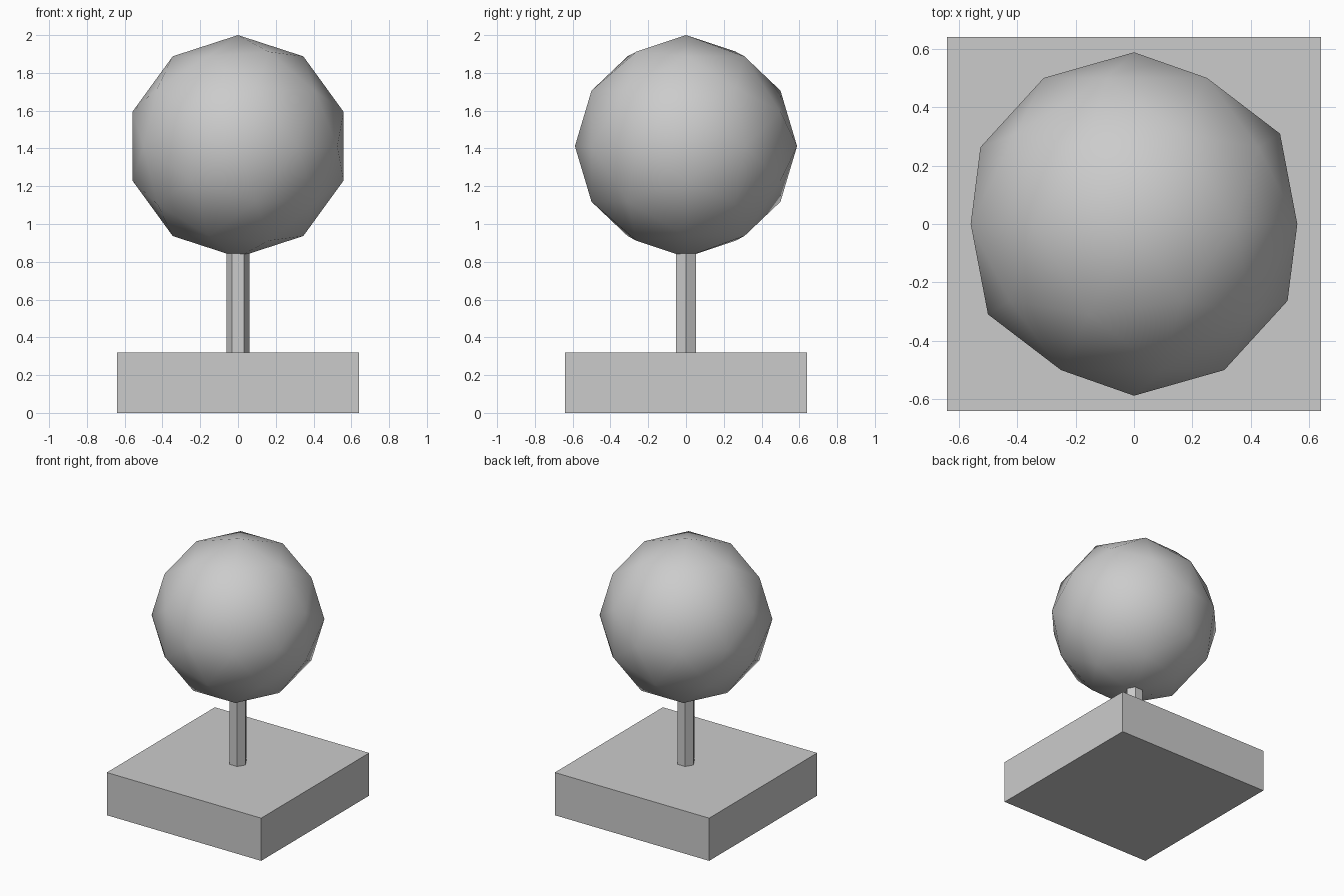
import bpy
from math import radians

if "Cube" in bpy.data.objects:
    bpy.data.objects.remove(bpy.data.objects["Cube"], do_unlink=True)

# One plain grey for every part
GREY = (0.6, 0.6, 0.6, 1.0)
grey = bpy.data.materials.new("plain_grey")
grey.use_nodes = True
grey.diffuse_color = GREY
grey.node_tree.nodes["Principled BSDF"].inputs["Base Color"].default_value = GREY


def finish(name):
    """Name the active object and give it the grey material."""
    obj = bpy.context.object
    obj.name = name
    obj.data.materials.append(grey)
    return obj


BASE_SIZE, BASE_HEIGHT = 1.28, 0.32
CROWN_RADIUS = 0.588
CROWN_Z = 2 - CROWN_RADIUS
TRUNK_TOP = 0.9

# Square planter base
bpy.ops.mesh.primitive_cube_add(size=1, location=(0, 0, BASE_HEIGHT / 2))
base = finish("planter_base")
base.scale = (BASE_SIZE, BASE_SIZE, BASE_HEIGHT)

# Six-sided trunk, its corners pointing left and right
bpy.ops.mesh.primitive_cylinder_add(
    vertices=6, radius=0.062, depth=TRUNK_TOP - BASE_HEIGHT,
    location=(0, 0, (TRUNK_TOP + BASE_HEIGHT) / 2), rotation=(0, 0, radians(30)))
finish("trunk")

# Round crown: smooth low-poly icosphere lying on its side
bpy.ops.mesh.primitive_ico_sphere_add(
    subdivisions=2, radius=CROWN_RADIUS,
    location=(0, 0, CROWN_Z), rotation=(radians(90), 0, 0))
finish("crown")
bpy.ops.object.shade_smooth()
